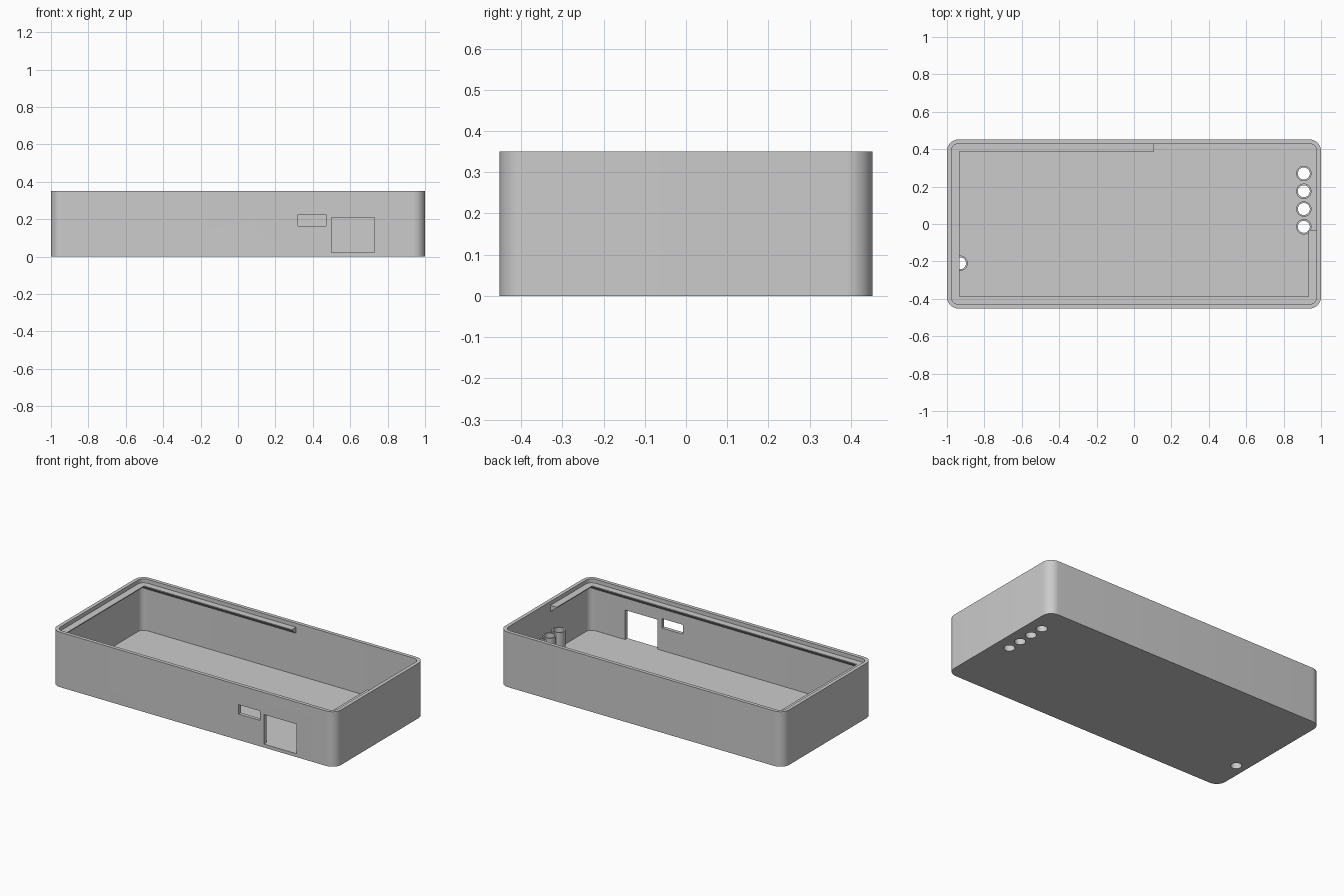
import bpy, bmesh, math

if "Cube" in bpy.data.objects:
    bpy.data.objects.remove(bpy.data.objects["Cube"])

HX, HY, HEIGHT = 1.0, 0.452, 0.35
WALL, FLOOR, CORNER = 0.023, 0.022, 0.062

grey = bpy.data.materials.new("plain grey")
grey.use_nodes = True
colour = (0.6, 0.6, 0.6, 1)
grey.diffuse_color = colour
grey.node_tree.nodes["Principled BSDF"].inputs["Base Color"].default_value = colour


def finish(name, bm):
    bmesh.ops.recalc_face_normals(bm, faces=bm.faces)
    mesh = bpy.data.meshes.new(name)
    bm.to_mesh(mesh)
    bm.free()
    mesh.materials.append(grey)
    obj = bpy.data.objects.new(name, mesh)
    bpy.context.collection.objects.link(obj)
    return obj


def prism(name, outline, z0, z1):
    bm = bmesh.new()
    base = bm.faces.new([bm.verts.new((x, y, z0)) for x, y in outline])
    top = bmesh.ops.extrude_face_region(bm, geom=[base])["geom"]
    verts = [v for v in top if isinstance(v, bmesh.types.BMVert)]
    bmesh.ops.translate(bm, verts=verts, vec=(0, 0, z1 - z0))
    return finish(name, bm)


def arc(cx, cy, r, start, sweep, steps):
    angles = [math.radians(start + sweep * i / steps) for i in range(steps + 1)]
    return [(cx + r * math.cos(a), cy + r * math.sin(a)) for a in angles]


def rounded_rect(hx, hy, r):
    points = []
    for i, (sx, sy) in enumerate([(1, 1), (-1, 1), (-1, -1), (1, -1)]):
        points += arc(sx * (hx - r), sy * (hy - r), r, 90 * i, 90, 12)
    return points


def circle(x, y, r):
    return arc(x, y, r, 0, 360, 40)[:-1]


def rect(x0, x1, y0, y1):
    return [(x0, y0), (x1, y0), (x1, y1), (x0, y1)]


def combine(target, tool, operation):
    mod = target.modifiers.new("cut", "BOOLEAN")
    mod.operation, mod.object, mod.solver = operation, tool, "EXACT"
    bpy.context.view_layer.objects.active = target
    bpy.ops.object.modifier_apply(modifier=mod.name)
    bpy.data.objects.remove(tool)


# Hollow tray with rounded corners
tray = prism("tray", rounded_rect(HX, HY, CORNER), 0, HEIGHT)
cavity = prism("cavity", rounded_rect(HX - WALL, HY - WALL, CORNER - WALL), FLOOR, HEIGHT + 0.1)
combine(tray, cavity, "DIFFERENCE")

# Tubular posts with holes running out through the floor
posts = [(0.908, 0.27 - 0.095 * i) for i in range(4)] + [(-0.93, -0.21)]
for x, y in posts:
    combine(tray, prism("post", circle(x, y, 0.041), FLOOR / 2, 0.195), "UNION")
for x, y in posts:
    combine(tray, prism("hole", circle(x, y, 0.032), -0.1, 0.3), "DIFFERENCE")

# Two openings through the front wall
for x0, x1, z0, z1 in [(0.5, 0.73, FLOOR, 0.21), (0.32, 0.47, 0.165, 0.225)]:
    combine(tray, prism("opening", rect(x0, x1, -HY - 0.1, -HY + 0.05), z0, z1), "DIFFERENCE")

# Wedge-shaped ledge following part of the inner wall
ox, oy = HX - WALL + 0.004, HY - WALL + 0.004
ix, iy = 0.933, 0.388
right_end, back_end = -0.033, 0.107
outer = [(ox, right_end), (ox, -oy), (-ox, -oy), (-ox, oy), (back_end, oy)]
inner = [(ix, right_end), (ix, -iy), (-ix, -iy), (-ix, iy), (back_end, iy)]
bm = bmesh.new()
rings = []
for o, i in zip(outer, inner):
    section = [(*o, 0.325), (*i, 0.325), (*i, 0.319), (*o, 0.283)]
    rings.append([bm.verts.new(p) for p in section])
for a, b in zip(rings, rings[1:]):
    for k in range(4):
        n = (k + 1) % 4
        bm.faces.new((a[k], a[n], b[n], b[k]))
bm.faces.new(rings[0])
bm.faces.new(rings[-1])
ledge = finish("ledge", bm)

# Smooth round surfaces, crisp edges
bpy.ops.object.select_all(action="DESELECT")
tray.select_set(True)
bpy.context.view_layer.objects.active = tray
bpy.ops.object.shade_smooth_by_angle(angle=math.radians(30))
